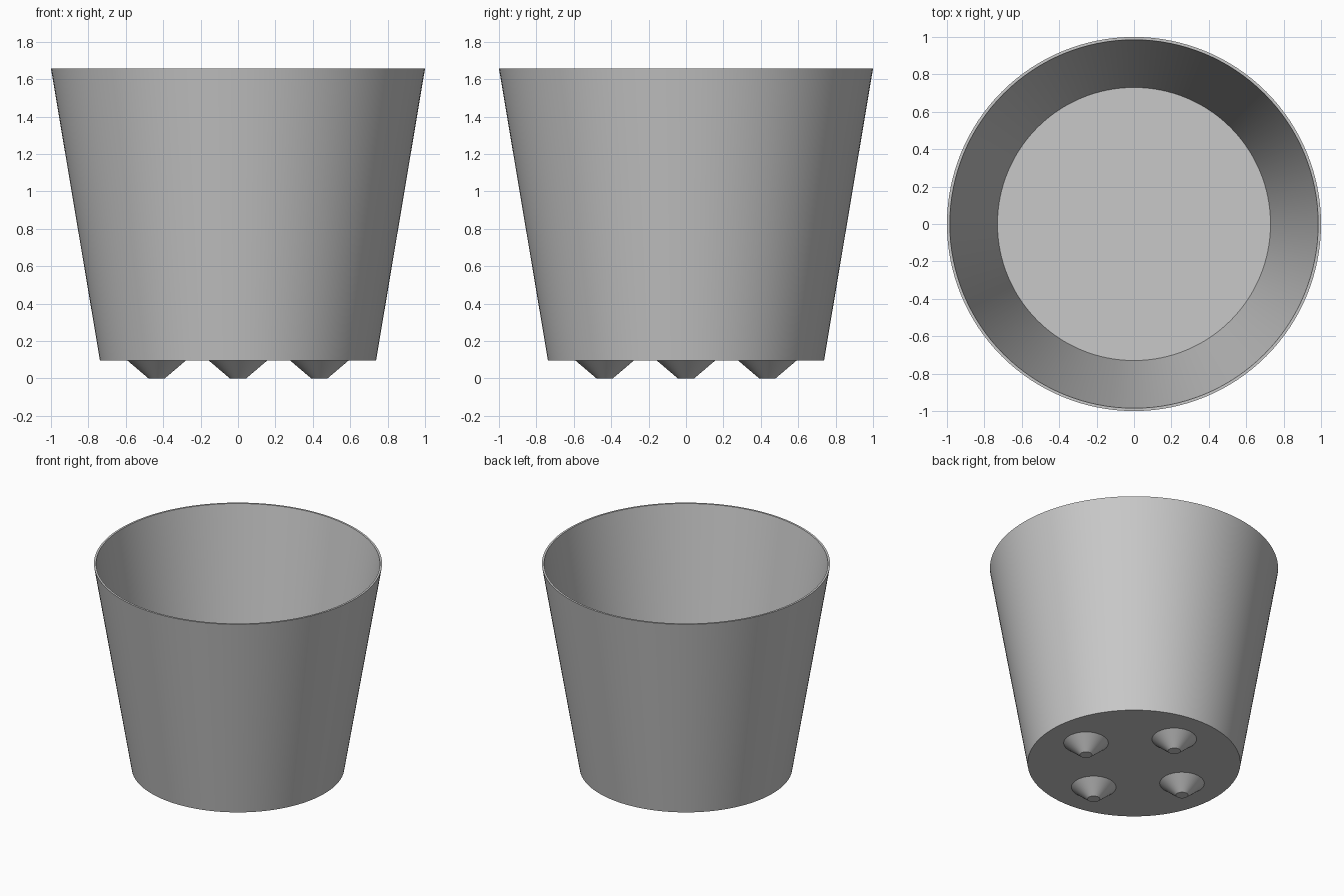
import bpy
import bmesh
import math

cube = bpy.data.objects.get("Cube")
if cube:
    bpy.data.objects.remove(cube, do_unlink=True)

# Single plain grey material
grey = bpy.data.materials.new("plain_grey")
grey.use_nodes = True
grey.diffuse_color = (0.58, 0.58, 0.58, 1)
grey.node_tree.nodes["Principled BSDF"].inputs["Base Color"].default_value = grey.diffuse_color


def lathe(name, profile, segments, location=(0, 0, 0)):
    """Spin a closed (radius, z) profile, ending on the axis at both ends."""
    bm = bmesh.new()
    verts = [bm.verts.new((r, 0, z)) for r, z in profile]
    edges = [bm.edges.new(pair) for pair in zip(verts, verts[1:])]
    bmesh.ops.spin(bm, geom=verts + edges, cent=(0, 0, 0), axis=(0, 0, 1),
                   angle=math.tau, steps=segments, use_duplicate=False)
    bmesh.ops.remove_doubles(bm, verts=bm.verts, dist=1e-4)
    bmesh.ops.recalc_face_normals(bm, faces=bm.faces)
    mesh = bpy.data.meshes.new(name)
    bm.to_mesh(mesh)
    bm.free()
    mesh.materials.append(grey)
    obj = bpy.data.objects.new(name, mesh)
    obj.location = location
    bpy.context.collection.objects.link(obj)
    bpy.ops.object.select_all(action='DESELECT')
    obj.select_set(True)
    bpy.context.view_layer.objects.active = obj
    bpy.ops.object.shade_smooth_by_angle(angle=math.radians(30))
    return obj


# Tapered thin-walled bucket: underside, outer wall, rim, inner wall, floor
BASE_Z, TOP_Z, FLOOR_Z = 0.095, 1.657, 0.125
lathe("bucket", [(0, BASE_Z), (0.738, BASE_Z), (1, TOP_Z),
                 (0.985, TOP_Z), (0.73, FLOOR_Z), (0, FLOOR_Z)], 128)

# Four conical feet, slightly embedded in the floor
for i, side in enumerate(("left", "back", "right", "front")):
    angle = i * math.pi / 2
    lathe(side + "_foot",
          [(0, 0), (0.043, 0), (0.155, BASE_Z), (0.155, BASE_Z + 0.01), (0, BASE_Z + 0.01)],
          48, (0.435 * math.cos(angle), 0.435 * math.sin(angle), 0))
